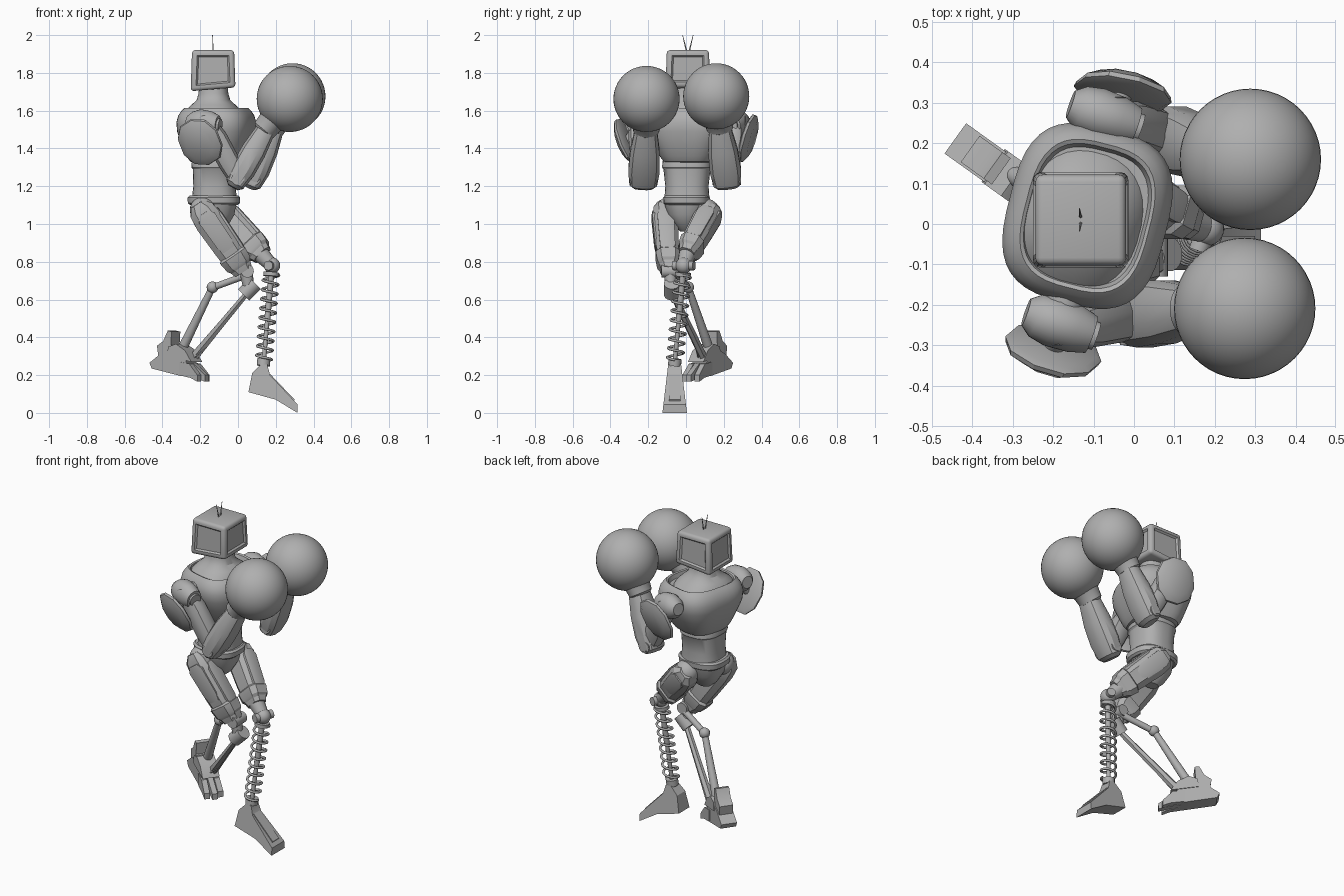
import bpy, bmesh, math
from mathutils import Vector

cube = bpy.data.objects.get("Cube")
if cube:
    bpy.data.objects.remove(cube, do_unlink=True)

grey = bpy.data.materials.new("plain grey")
grey.use_nodes = True
grey.diffuse_color = (0.43, 0.43, 0.43, 1)
grey.node_tree.nodes["Principled BSDF"].inputs["Base Color"].default_value = (0.43, 0.43, 0.43, 1)
parts = []


def finish(name, bm):
    bmesh.ops.recalc_face_normals(bm, faces=bm.faces)
    mesh = bpy.data.meshes.new(name)
    bm.to_mesh(mesh)
    bm.free()
    mesh.materials.append(grey)
    obj = bpy.data.objects.new(name, mesh)
    bpy.context.collection.objects.link(obj)
    parts.append(obj)
    return obj


def limb(name, start, end, sections, n=8, power=2.0, up=(0, 1, 0)):
    """Loft superellipse rings (t, half width, half depth along up) from start to end."""
    start, end = Vector(start), Vector(end)
    axis = (end - start).normalized()
    side = axis.cross(Vector(up)).normalized()
    depth = side.cross(axis)
    bm = bmesh.new()
    rings = []
    for t, a, b in sections:
        ring = []
        for i in range(n):
            ang = math.tau * (i + 0.5) / n
            c, s = math.cos(ang), math.sin(ang)
            u = math.copysign(abs(c) ** (2 / power), c) * a
            v = math.copysign(abs(s) ** (2 / power), s) * b
            ring.append(bm.verts.new(start.lerp(end, t) + side * u + depth * v))
        rings.append(ring)
    for r0, r1 in zip(rings, rings[1:]):
        for i in range(n):
            j = (i + 1) % n
            bm.faces.new((r0[i], r0[j], r1[j], r1[i]))
    bm.faces.new(rings[0])
    bm.faces.new(rings[-1])
    return finish(name, bm)


def rod(name, start, end, r0, r1=None, n=16):
    r1 = r1 or r0
    return limb(name, start, end, [(0, r0, r0), (1, r1, r1)], n, up=(0.1, 1, 0.05))


def ball(name, centre, r, seg=24):
    bm = bmesh.new()
    bmesh.ops.create_uvsphere(bm, u_segments=seg, v_segments=seg // 2, radius=r)
    bmesh.ops.translate(bm, vec=Vector(centre), verts=bm.verts)
    return finish(name, bm)


def slab(name, origin, direction, profile, width):
    """Extrude a (distance, height) profile sideways; width is a function of height."""
    origin, d = Vector(origin), Vector(direction).normalized()
    side = Vector((-d.y, d.x, 0))
    bm = bmesh.new()
    rows = [[bm.verts.new(origin + d * s + Vector((0, 0, z)) + side * k * width(z))
             for s, z in profile] for k in (-1, 1)]
    bm.faces.new(rows[0])
    bm.faces.new(rows[1])
    n = len(profile)
    for i in range(n):
        j = (i + 1) % n
        bm.faces.new((rows[0][i], rows[0][j], rows[1][j], rows[1][i]))
    return finish(name, bm)


# Head: rounded box with a recessed panel on every wall
bm = bmesh.new()
bmesh.ops.create_cube(bm, size=1)
for v in bm.verts:
    narrow = 0.94 if v.co.z > 0 else 1
    lift = 0.02 * v.co.x if v.co.z < 0 else 0
    v.co = Vector((-0.132 + v.co.x * 0.237 * narrow, 0.01 + v.co.y * 0.237 * narrow,
                   1.817 + v.co.z * 0.208 + lift))
bmesh.ops.bevel(bm, geom=list(bm.edges), offset=0.018, segments=3, profile=0.5, affect='EDGES')
walls = [f for f in bm.faces if f.calc_area() > 0.02 and abs(f.normal.z) < 0.5]
bmesh.ops.inset_individual(bm, faces=walls, thickness=0.014, depth=0)
bmesh.ops.inset_individual(bm, faces=walls, thickness=0.012, depth=-0.01)
finish("head", bm)
for s in (-1, 1):
    rod("antenna", (-0.132, 0.01 + s * 0.006, 1.91), (-0.135, 0.01 + s * 0.028, 2.0), 0.004, 0.0015, 6)

# Torso: neck, twisted chest shell, waist, belt and pelvis
front = (0.967, -0.25, 0)
limb("neck", (-0.13, 0.01, 0), (-0.13, 0.01, 1),
     [(1.58, .175, .15), (1.605, .155, .138), (1.63, .12, .115), (1.655, .09, .088), (1.69, .075, .078),
      (1.73, .072, .074)], 32, 2.3, front)
limb("chest", (-0.115, 0.02, 0), (-0.115, 0.02, 1),
     [(1.325, .11, .11), (1.33, .132, .13), (1.36, .152, .152), (1.43, .188, .176), (1.49, .216, .195),
      (1.54, .222, .198), (1.575, .214, .188), (1.6, .198, .172), (1.615, .184, .156),
      (1.61, .174, .148), (1.585, .166, .14)], 40, 3, front)
limb("waist", (-0.125, 0.005, 0), (-0.125, 0.005, 1),
     [(1.13, .12, .12), (1.2, .115, .112), (1.29, .125, .115), (1.3, .132, .122), (1.33, .13, .12),
      (1.36, .12, .11)], 32, 2.5, (1, 0, 0))
limb("belt", (-0.128, 0.003, 0), (-0.128, 0.003, 1),
     [(1.1, .112, .125), (1.11, .122, .138), (1.14, .124, .14), (1.15, .115, .13)], 32, 2.6, (1, 0, 0))
limb("pelvis", (-0.128, 0, 0), (-0.128, 0, 1),
     [(0.96, .03, .04), (0.99, .06, .075), (1.05, .1, .11), (1.11, .115, .12)], 24, 2.3, (1, 0, 0))

# Arms: shoulder drum, hub, shield plate, upper arm, forearm and round glove
arms = (
    # shoulder, elbow, wrist, glove centre, plate centre, plate normal
    ("right", (-.175, -.25, 1.53), (.0, -.225, 1.24), (.165, -.21, 1.53), (.274, -.209, 1.662),
     (-.2, -.31, 1.435), (-.28, -.87, -.4)),
    ("left", (-.065, .265, 1.53), (.085, .215, 1.24), (.205, .175, 1.54), (.288, .16, 1.676),
     (-.028, .322, 1.455), (.2, .93, -.3)),
)
fwd = Vector((0.92, -0.32, -0.1))
for label, sh, el, wr, glove, plate, normal in arms:
    s = -1 if label == "right" else 1
    sh, el, wr, plate, normal = map(Vector, (sh, el, wr, plate, normal))
    limb(label + "_shoulder", sh - fwd * 0.1, sh + fwd * 0.075,
         [(0, .035, .035), (.15, .058, .055), (.4, .075, .064), (.75, .07, .06), (1, .052, .048)], 24)
    rod(label + "_shoulder_hub", sh, sh + fwd * 0.088, 0.036)
    rod(label + "_shoulder_pivot", sh - Vector((0, s * 0.1, 0)), sh + Vector((0, s * 0.05, 0)), 0.05, 0.045)
    limb(label + "_shoulder_plate", plate - normal * 0.01, plate + normal * 0.034,
         [(0, .105, .115), (.2, .12, .136), (.5, .116, .132), (1, .08, .09)], 10, 2.2, (s * 0.25, 0, 1))
    rod(label + "_plate_mount", sh, plate, 0.025)
    limb(label + "_upper_arm", sh + fwd * 0.02, el,
         [(.05, .05, .05), (.25, .062, .058), (.7, .06, .06), (1, .05, .055)], 12, 2.4)
    rod(label + "_elbow_pin", el - Vector((0, 0.075, 0)), el + Vector((0, 0.075, 0)), 0.035)
    limb(label + "_forearm", el, wr,
         [(-.16, .03, .055), (-.1, .052, .075), (.15, .068, .085), (.5, .068, .08), (.85, .055, .062),
          (.95, .05, .056)], 12, 2.6)
    limb(label + "_glove_cuff", wr, glove,
         [(-.32, .052, .058), (-.25, .064, .07), (.05, .07, .078), (.4, .1, .1)], 24)
    ball(label + "_glove", glove, 0.175, 48)

# Thighs: faceted shells with raised panels
legs = (
    ("right", -1, (-.195, -.112, 1.075), (.025, -.09, .755)),
    ("left", 1, (-.09, .13, 1.065), (.125, .005, .84)),
)
for label, s, hip, knee in legs:
    hip, knee = Vector(hip), Vector(knee)
    limb(label + "_thigh", hip, knee,
         [(-.1, .04, .04), (0, .072, .062), (.2, .082, .068), (.6, .077, .064), (.9, .07, .056),
          (1.02, .055, .045)], 8, 3)
    out = Vector((0, s * 0.063, 0))
    limb(label + "_thigh_side_panel", hip + out, knee + out * 0.85,
         [(.06, .03, .006), (.14, .052, .012), (.55, .048, .012), (.66, .034, .008)], 8, 4)
    face = (knee - hip).cross(Vector((0, 1, 0))).normalized() * 0.072
    limb(label + "_thigh_front_panel", hip + face, knee + face * 0.9,
         [(.1, .008, .03), (.2, .014, .046), (.7, .014, .042), (.82, .008, .03)], 8, 4)
    limb(label + "_knee_guard", hip, knee,
         [(.72, .07, .055), (.76, .083, .068), (.9, .076, .062), (.95, .06, .05)], 8, 3.5)
    ball(label + "_hip_joint", hip + Vector((0.01, -s * 0.025, 0)), 0.07)

# Left lower leg: knee ball, coil spring on a shaft, wedge foot
knee, ankle = Vector((0.18, -0.012, 0.78)), Vector((0.135, -0.06, 0.26))
ball("left_knee", knee, 0.043)
rod("left_knee_axle", knee - Vector((0.02, 0.055, 0)), knee + Vector((0.02, 0.055, 0)), 0.025)
rod("left_knee_link", (.1, .015, .86), knee, 0.05, 0.035)
rod("left_shaft_upper", knee, knee.lerp(ankle, 0.55), 0.016)
rod("left_shaft_lower", knee.lerp(ankle, 0.5), ankle, 0.012)
rod("spring_seat_top", knee.lerp(ankle, 0.07), knee.lerp(ankle, 0.11), 0.042)
rod("spring_seat_bottom", knee.lerp(ankle, 0.95), knee.lerp(ankle, 1.02), 0.035)
curve = bpy.data.curves.new("spring", 'CURVE')
curve.dimensions = '3D'
curve.bevel_depth = 0.007
curve.bevel_resolution = 2
curve.materials.append(grey)
spline = curve.splines.new('POLY')
turns, steps = 9, 20
spline.points.add(turns * steps)
for i, p in enumerate(spline.points):
    ang = math.tau * i / steps
    c = knee.lerp(ankle, 0.1 + 0.86 * i / (turns * steps))
    p.co = (c.x + 0.042 * math.cos(ang), c.y + 0.042 * math.sin(ang), c.z, 1)
spring = bpy.data.objects.new("spring", curve)
bpy.context.collection.objects.link(spring)
slab("left_foot", (0, -.06, 0), (1, 0, 0),
     [(.12, .255), (.155, .255), (.17, .2), (.315, .045), (.315, 0), (.2, .07), (.055, .11), (.075, .21)],
     lambda z: 0.065 - 0.12 * z)
slab("left_foot_ridge", (0, -.06, 0), (1, 0, 0),
     [(.17, .206), (.3, .07), (.29, .05), (.16, .17)], lambda z: 0.03)

# Right lower leg: hanging piston, bent rod pair
rod("right_knee_pin", (.05, -.13, .75), (.05, -.03, .75), 0.034)
rod("right_knee_link", (.04, -.085, .77), (.055, -.08, .67), 0.036, 0.03)
rod("right_piston", (.09, -.075, .685), (.03, -.075, .625), 0.042)
rod("right_shin_crank", (.06, -.055, .735), (-.13, .01, .665), 0.018)
ball("right_shin_joint", (-.135, .012, .665), 0.031, 16)
rod("right_shin_back", (-.135, .012, .665), (-.3, .125, .33), 0.018, 0.026)
limb("right_shin_front", (.045, -.07, .63), (-.23, .09, .3), [(0, .016, .018), (.5, .02, .02), (1, .026, .022)], 6)

# Right foot: raised heel, split fin and splayed toes
toward = Vector((.81, -.58, 0))
base = Vector((-.3, .11, 0))
slab("right_foot", base, toward,
     [(-.175, .265), (-.1, .315), (-.02, .34), (.06, .29), (.08, .2), (.03, .195), (-.16, .235)],
     lambda z: 0.046)
slab("right_heel_fin", base, toward,
     [(-.12, .29), (-.13, .355), (-.09, .38), (-.06, .435), (-.035, .43), (-.04, .36), (.0, .31)],
     lambda z: 0.04)
slab("right_ankle_block", base, toward,
     [(-.06, .3), (-.05, .35), (.0, .365), (.06, .33), (.1, .27)], lambda z: 0.05)
across = Vector((.58, .81, 0))
for k in (-1, 0, 1):
    slab("right_toe", base + across * 0.033 * k, toward + across * 0.05 * k,
         [(.02, .27), (.09, .26), (.165 - .02 * abs(k), .2), (.165 - .02 * abs(k), .165), (.1, .185), (.02, .2)],
         lambda z: 0.016)
rod("right_foot_spur", (-.25, .07, .28), (-.165, .05, .345), 0.006, 0.002, 6)

# Smooth the rounded parts and keep the creases
bpy.ops.object.select_all(action='DESELECT')
for obj in parts:
    obj.select_set(True)
bpy.context.view_layer.objects.active = parts[0]
bpy.ops.object.shade_smooth_by_angle(angle=math.radians(31))
